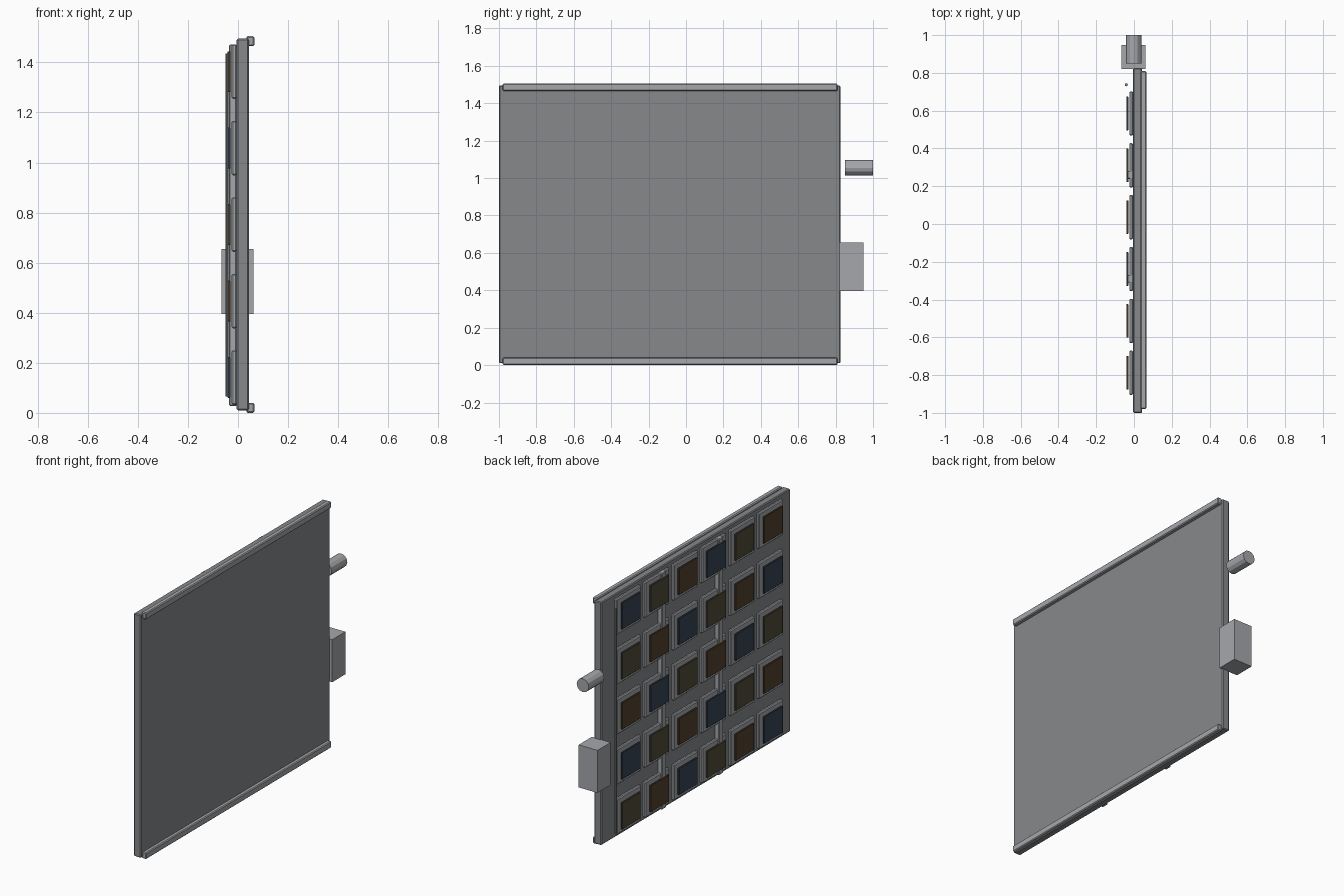
import bpy, math

if "Cube" in bpy.data.objects:
    bpy.data.objects.remove(bpy.data.objects["Cube"])

def material(name, rgb):
    m = bpy.data.materials.new(name)
    m.diffuse_color = (*rgb, 1)
    m.use_nodes = True
    m.node_tree.nodes["Principled BSDF"].inputs["Base Color"].default_value = m.diffuse_color
    return m

def finish(o, name, mat, bevel):
    o.name = name
    if mat:
        o.data.materials.append(mat)
    if bevel:
        b = o.modifiers.new("edge_bevel", 'BEVEL')
        b.width, b.segments = bevel, 1
    return o

def box(name, x, y, z, mat=None, bevel=0):
    """Box from (min, max) pairs."""
    bpy.ops.mesh.primitive_cube_add(size=1, location=[sum(r) / 2 for r in (x, y, z)])
    o = bpy.context.object
    o.scale = [r[1] - r[0] for r in (x, y, z)]
    bpy.ops.object.transform_apply(location=False, rotation=False, scale=True)
    return finish(o, name, mat, bevel)

def around(c, size):
    return (c - size / 2, c + size / 2)

dark = material("dark_metal", (0.24, 0.25, 0.26))
mid = material("mid_metal", (0.38, 0.39, 0.41))
screens = [material("amber_brown", (0.09, 0.055, 0.03)),
           material("dull_blue", (0.04, 0.06, 0.09)),
           material("olive", (0.08, 0.07, 0.04))]

# Main slab and its two edge rails
box("wall_panel", (-0.005, 0.043), (-1.0, 0.825), (0.01, 1.495), dark, 0.005)
for name, z in (("bottom_rail", (0, 0.04)), ("top_rail", (1.465, 1.505))):
    box(name, (0.034, 0.065), (-0.98, 0.81), z, mid, 0.005)

# Grid of framed tiles
for r in range(5):
    z = 1.363 - 0.3055 * r
    for c in range(6):
        y = 0.585 - 0.2745 * c
        box("tile_frame", (-0.025, -0.005), around(y, 0.234), around(z, 0.218), mid, 0.005)
        box("tile_screen", (-0.041, -0.03), around(y, 0.178), around(z, 0.163),
            screens[(c + r + 1) % 3], 0.002)

# Vertical strips behind the tiles
for y in (0.26, -0.29):
    box("vertical_strip", (-0.035, -0.005), around(y, 0.042), (0.028, 1.472), mid, 0.004)

# Thin rod beside the tile grid
bpy.ops.mesh.primitive_cylinder_add(vertices=8, radius=0.008, depth=1.37,
                                    location=(-0.041, 0.737, 0.75))
finish(bpy.context.object, "side_rod", dark, 0)

# Side box and stub cylinder
box("side_box", (-0.065, 0.062), (0.82, 0.948), (0.395, 0.655), mid)
bpy.ops.mesh.primitive_cylinder_add(vertices=12, radius=0.041, depth=0.15,
                                    location=(-0.002, 0.925, 1.055),
                                    rotation=(math.pi / 2, 0, 0))
finish(bpy.context.object, "side_stub", mid, 0)
